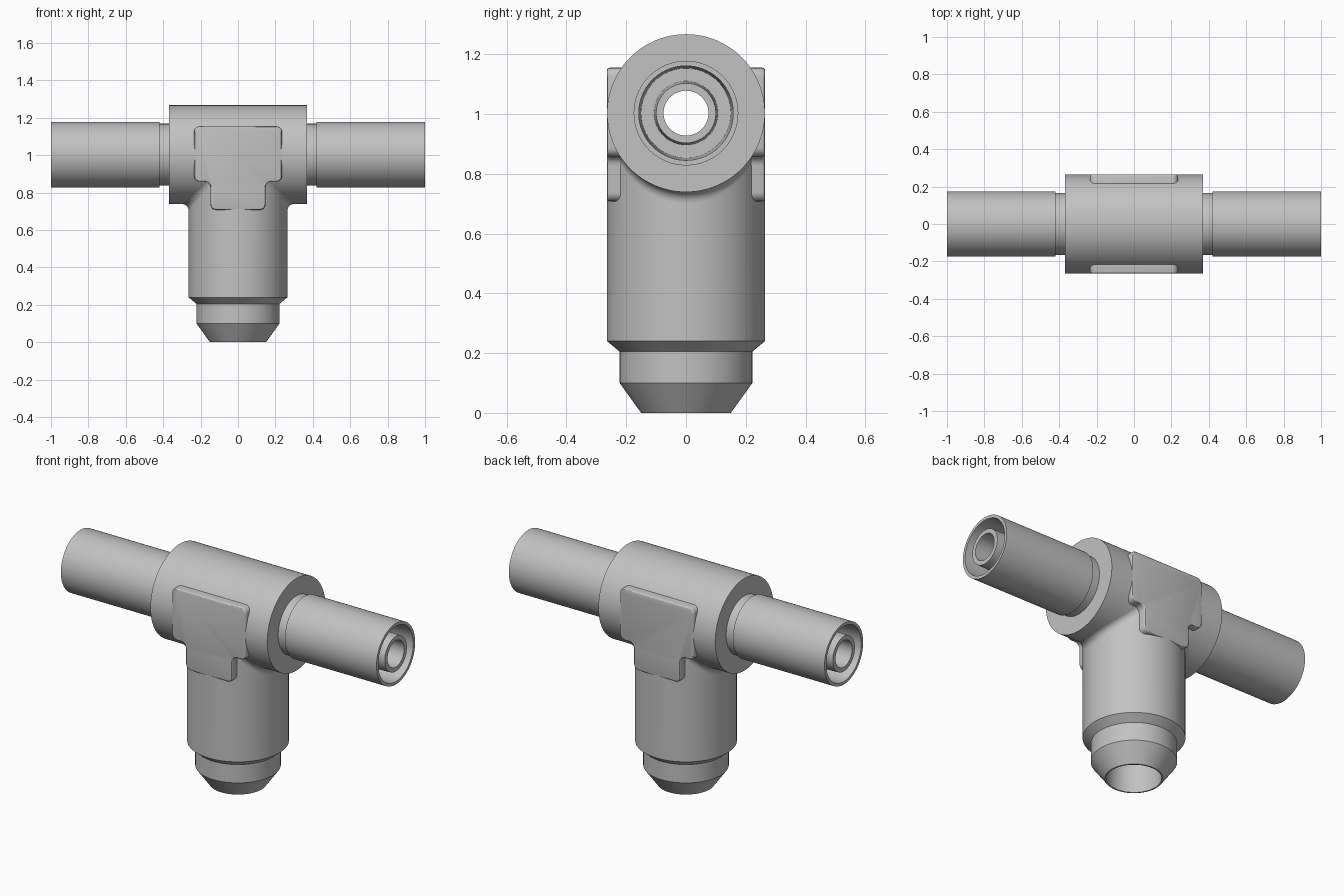
import bpy, bmesh, math
from mathutils import Matrix

if "Cube" in bpy.data.objects:
    bpy.data.objects.remove(bpy.data.objects["Cube"], do_unlink=True)

SEGMENTS = 96
AXIS_Z = 1.003      # height of the horizontal run
BODY_R = 0.264      # shared radius of run body and branch

grey = bpy.data.materials.new("light grey")
grey.use_nodes = True
grey.diffuse_color = (0.54, 0.54, 0.54, 1)
grey.node_tree.nodes["Principled BSDF"].inputs["Base Color"].default_value = grey.diffuse_color


def finish(name, bm, recalc=True):
    if recalc:
        bmesh.ops.recalc_face_normals(bm, faces=bm.faces[:])
    mesh = bpy.data.meshes.new(name)
    bm.to_mesh(mesh)
    bm.free()
    mesh.materials.append(grey)
    for poly in mesh.polygons:
        poly.use_smooth = True
    mesh.set_sharp_from_angle(angle=math.radians(30))
    obj = bpy.data.objects.new(name, mesh)
    bpy.context.collection.objects.link(obj)
    return obj


def lathe(profile):
    """Closed ring solid around z from (height, radius) points."""
    bm = bmesh.new()
    rings = []
    for h, r in profile:
        angles = [2 * math.pi * i / SEGMENTS for i in range(SEGMENTS)]
        rings.append([bm.verts.new((r * math.cos(a), r * math.sin(a), h)) for a in angles])
    for k, low in enumerate(rings):
        high = rings[(k + 1) % len(rings)]
        for i in range(SEGMENTS):
            j = (i + 1) % SEGMENTS
            bm.faces.new((low[i], low[j], high[j], high[i]))
    return bm, rings


# Horizontal run: body, necks, and tube ends with a grooved inner sleeve
half = [(0.37, BODY_R), (0.37, 0.165), (0.42, 0.165), (0.42, 0.175), (1, 0.175),
        (1, 0.158), (0.7, 0.15), (0.7, 0.107), (1, 0.10), (1, 0.075)]
bm, rings = lathe(half + [(-h, r) for h, r in reversed(half)])
bm.transform(Matrix.Translation((0, 0, AXIS_Z)) @ Matrix.Rotation(math.pi / 2, 4, 'Y'))
run = finish("run_tube", bm)

# Opening between the run and the branch
bm = bmesh.new()
bmesh.ops.create_cone(bm, cap_ends=True, segments=48, radius1=0.07, radius2=0.07,
                      depth=0.5, matrix=Matrix.Translation((0, 0, 0.75)))
cutter = finish("branch_bore_cutter", bm)
cutter.hide_render = True
cutter.hide_viewport = True
cutter.display_type = 'WIRE'
cut = run.modifiers.new("branch_bore", 'BOOLEAN')
cut.operation = 'DIFFERENCE'
cut.solver = 'EXACT'
cut.object = cutter

# Branch: stepped spigot, its upper rim shaped to meet the run
bm, rings = lathe([(0.9, BODY_R), (0.24, BODY_R), (0.205, 0.222), (0.1, 0.222), (0, 0.15),
                   (0, 0.142), (0.6, 0.142), (0.6, 0.07), (0.76, 0.07)])
for v in rings[0]:
    v.co.z = AXIS_Z - abs(v.co.x) + 0.01
finish("branch_tube", bm)

# Concave fillets where branch and run meet
FILLET = 0.036
ROWS, STEPS = 48, 8
for name, side in (("left_fillet", 1), ("right_fillet", -1)):
    bm = bmesh.new()
    rows = []
    for i in range(ROWS + 1):
        t = math.pi * (i / ROWS - 0.5)
        w, y = BODY_R * math.cos(t), BODY_R * math.sin(t)
        f = FILLET * math.cos(t)
        row = []
        for k in range(STEPS + 1):
            a = math.pi / 2 * k / STEPS
            x = w + f * (1 - math.cos(a))
            z = AXIS_Z - w - f * (1 - math.sin(a))
            row.append(bm.verts.new((side * x, y, z)))
        rows.append(row)
    for a, b in zip(rows, rows[1:]):
        for k in range(STEPS):
            quad = (a[k], b[k], b[k + 1], a[k + 1])
            bm.faces.new(quad if side > 0 else quad[::-1])
    bmesh.ops.remove_doubles(bm, verts=bm.verts[:], dist=1e-5)
    finish(name, bm, recalc=False)

# Raised T-shaped pads with rounded corners, front and back
outline = [(0.235, 1.155), (0.235, 0.858), (0.148, 0.858), (0.148, 0.708)]
outline += [(-x, z) for x, z in reversed(outline)]
for name, side in (("front_pad", -1), ("back_pad", 1)):
    bm = bmesh.new()
    face = bm.faces.new([bm.verts.new((x, side * 0.2, z)) for x, z in outline])
    bmesh.ops.bevel(bm, geom=bm.verts[:], offset=0.03, segments=5, profile=0.5,
                    affect='VERTICES')
    base = bm.faces[:]
    grown = bmesh.ops.extrude_face_region(bm, geom=base, use_keep_orig=True)["geom"]
    top = [g for g in grown if isinstance(g, bmesh.types.BMVert)]
    bmesh.ops.translate(bm, verts=top, vec=(0, side * 0.0648, 0))
    rim = [e for e in bm.edges if all(abs(v.co.y) > 0.25 for v in e.verts)]
    bmesh.ops.bevel(bm, geom=rim, offset=0.01, segments=3, profile=0.5, affect='EDGES')
    finish(name, bm)
